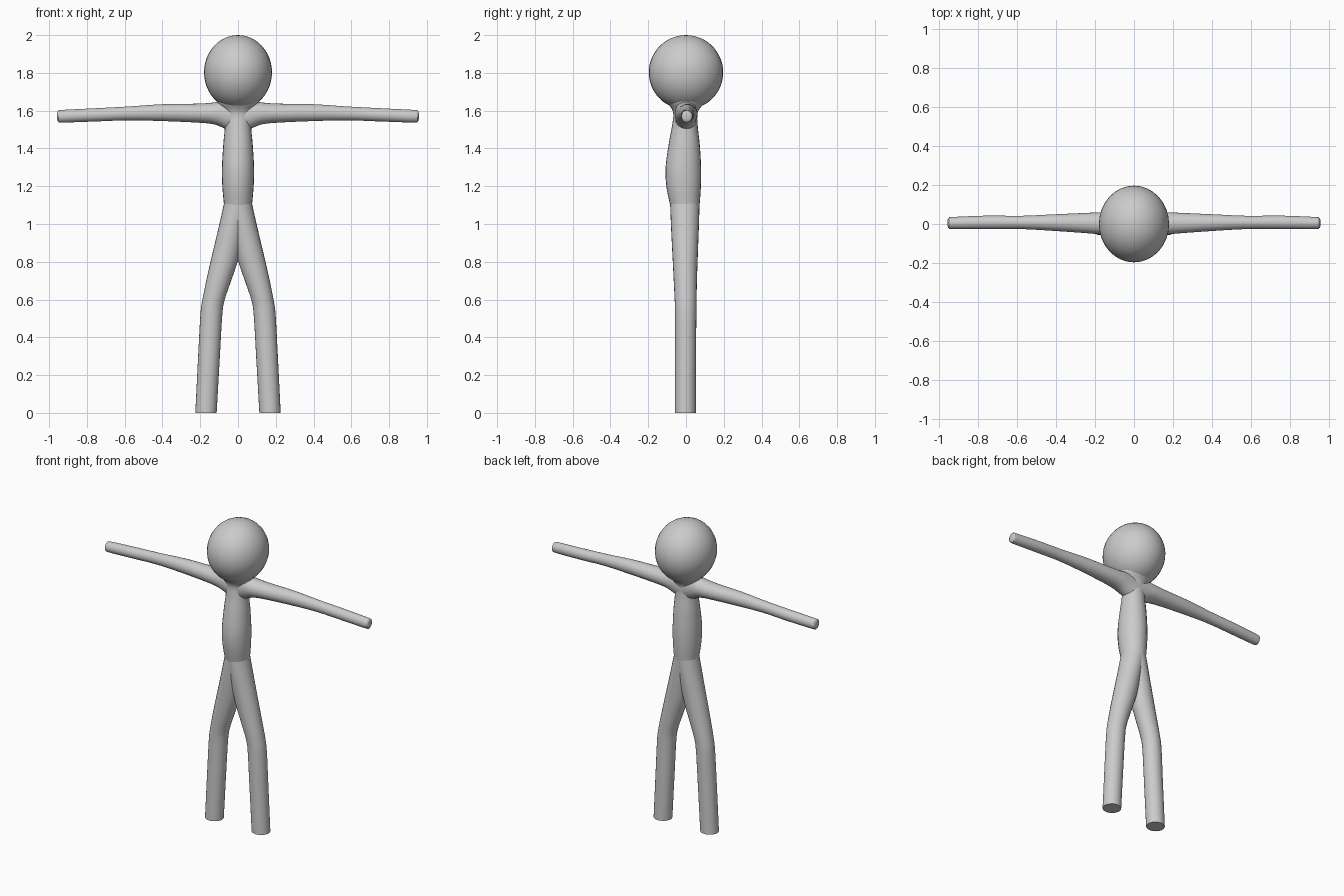
import bpy
import bmesh
from math import cos, sin, pi, radians
from mathutils import Vector

cube = bpy.data.objects.get("Cube")
if cube:
    bpy.data.objects.remove(cube)

SIDES = 24
STEPS = 5

clay = bpy.data.materials.new("plain_grey")
clay.use_nodes = True
grey = (0.6, 0.6, 0.6, 1)
clay.diffuse_color = grey
clay.node_tree.nodes["Principled BSDF"].inputs["Base Color"].default_value = grey


def smooth_rows(rows):
    """Catmull-Rom interpolation between the key cross-sections."""
    keys = [Vector(r) for r in rows]
    keys = [keys[0]] + keys + [keys[-1]]
    out = []
    for a, b, c, d in zip(keys, keys[1:], keys[2:], keys[3:]):
        for i in range(STEPS):
            t = i / STEPS
            out.append(b + (c - a) * (t / 2) + (a * 2 - b * 5 + c * 4 - d) * (t * t / 2)
                       + (b * 3 - a - c * 3 + d) * (t ** 3 / 2))
    return out + [keys[-1]]


def finish(name, bm, mirrored=False):
    bmesh.ops.recalc_face_normals(bm, faces=bm.faces)
    mesh = bpy.data.meshes.new(name)
    bm.to_mesh(mesh)
    bm.free()
    mesh.materials.append(clay)
    obj = bpy.data.objects.new(name, mesh)
    bpy.context.collection.objects.link(obj)
    bpy.ops.object.select_all(action='DESELECT')
    obj.select_set(True)
    bpy.context.view_layer.objects.active = obj
    bpy.ops.object.shade_smooth_by_angle(angle=radians(40))
    if mirrored:
        twin = obj.copy()
        twin.data = mesh.copy()
        twin.data.transform(((-1, 0, 0, 0), (0, 1, 0, 0), (0, 0, 1, 0), (0, 0, 0, 1)))
        twin.data.flip_normals()
        twin.name = name.replace("left", "right")
        bpy.context.collection.objects.link(twin)


def loft(name, rows, along_x=False, mirrored=False):
    """Rows: position on the axis, then low and high limits on the two cross axes."""
    bm = bmesh.new()
    rings = []
    for pos, u0, u1, v0, v1 in smooth_rows([r for r in rows]):
        ring = []
        for k in range(SIDES):
            a = 2 * pi * k / SIDES
            u = (u0 + u1) / 2 + (u1 - u0) / 2 * cos(a)
            v = (v0 + v1) / 2 + (v1 - v0) / 2 * sin(a)
            ring.append(bm.verts.new((pos, u, v) if along_x else (u, v, pos)))
        rings.append(ring)
    for r, s in zip(rings, rings[1:]):
        for k in range(SIDES):
            n = (k + 1) % SIDES
            bm.faces.new((r[k], r[n], s[n], s[k]))
    bm.faces.new(rings[0])
    bm.faces.new(rings[-1])
    finish(name, bm, mirrored)


# Head
bm = bmesh.new()
bmesh.ops.create_uvsphere(bm, u_segments=32, v_segments=24, radius=1)
bmesh.ops.scale(bm, vec=(0.18, 0.197, 0.197), verts=bm.verts)
bmesh.ops.translate(bm, vec=(0, 0, 1.803), verts=bm.verts)
finish("head", bm)

# Torso and neck: z, x limits, y limits
loft("torso", [
    (1.10, -0.074, 0.074, -0.084, 0.072),
    (1.20, -0.083, 0.083, -0.104, 0.079),
    (1.30, -0.085, 0.085, -0.108, 0.080),
    (1.42, -0.078, 0.078, -0.092, 0.073),
    (1.52, -0.070, 0.070, -0.074, 0.062),
    (1.59, -0.080, 0.080, -0.068, 0.062),
    (1.64, -0.110, 0.110, -0.095, 0.095),
    (1.69, -0.120, 0.120, -0.120, 0.120),
])

# Arms: x, y limits, z limits
loft("left_arm", [
    (0.00, -0.060, 0.060, 1.47, 1.66),
    (0.07, -0.060, 0.060, 1.505, 1.655),
    (0.13, -0.058, 0.061, 1.528, 1.643),
    (0.22, -0.049, 0.058, 1.537, 1.637),
    (0.40, -0.036, 0.050, 1.545, 1.634),
    (0.58, -0.026, 0.042, 1.549, 1.622),
    (0.75, -0.026, 0.043, 1.543, 1.613),
    (0.93, -0.026, 0.036, 1.537, 1.604),
    (0.951, -0.022, 0.032, 1.541, 1.600),
    (0.957, -0.012, 0.022, 1.553, 1.588),
], along_x=True, mirrored=True)

# Legs: z, x limits, y limits
loft("left_leg", [
    (0.00, 0.113, 0.226, -0.058, 0.052),
    (0.30, 0.096, 0.211, -0.058, 0.053),
    (0.52, 0.083, 0.199, -0.058, 0.055),
    (0.60, 0.070, 0.188, -0.060, 0.056),
    (0.70, 0.036, 0.168, -0.065, 0.058),
    (0.82, -0.004, 0.141, -0.071, 0.062),
    (0.98, -0.040, 0.103, -0.079, 0.068),
    (1.11, -0.072, 0.074, -0.084, 0.072),
], mirrored=True)
